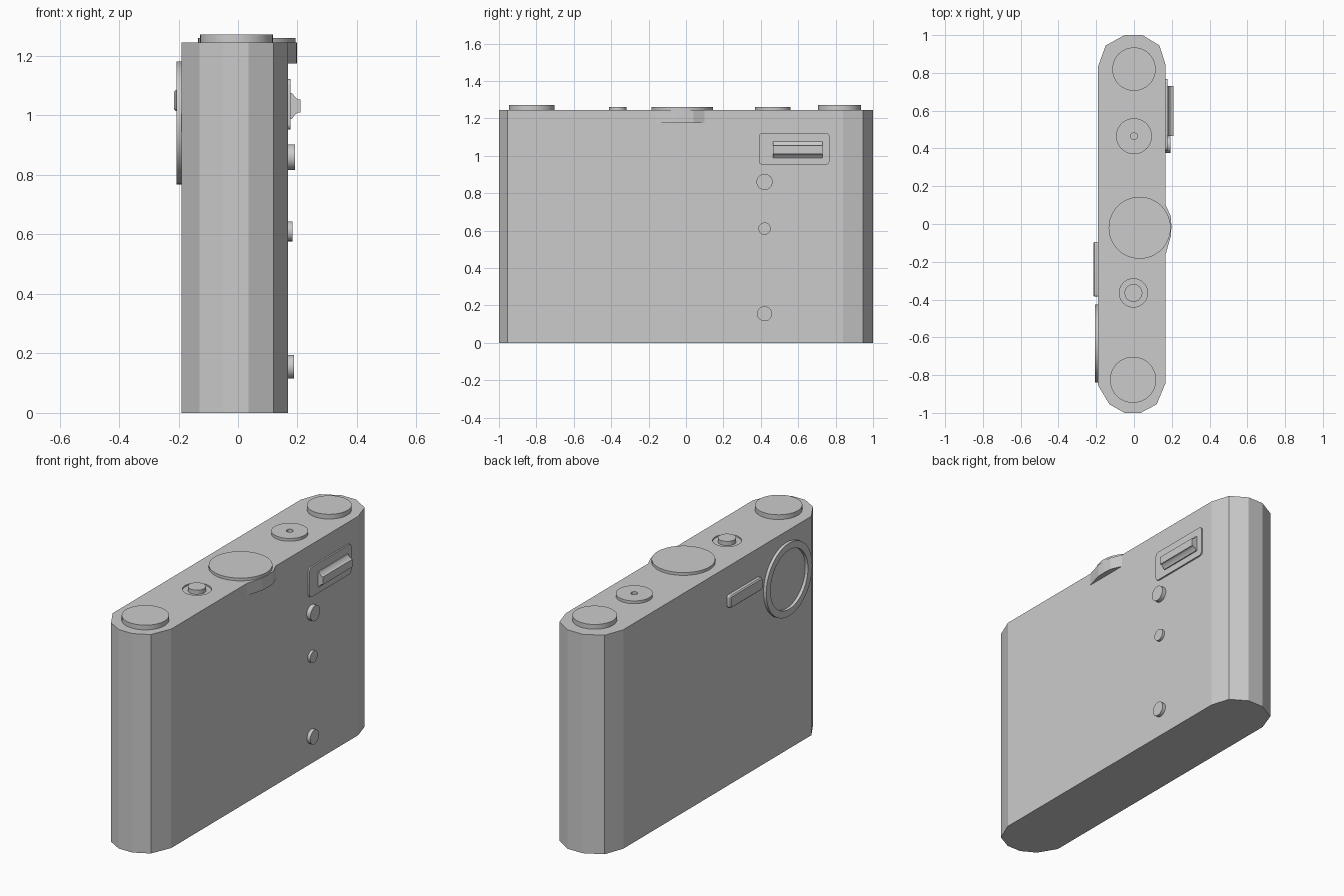
import bpy, bmesh, math

if "Cube" in bpy.data.objects:
    bpy.data.objects.remove(bpy.data.objects["Cube"])

grey = bpy.data.materials.new("plain_grey")
grey.diffuse_color = (0.6, 0.6, 0.6, 1)
grey.use_nodes = True
grey.node_tree.nodes["Principled BSDF"].inputs["Base Color"].default_value = grey.diffuse_color

# profile (u, v) plus depth w, arranged so that w runs along the chosen axis
AXES = {
    "X": lambda u, v, w: (w, u, v),
    "Y": lambda u, v, w: (v, w, u),
    "Z": lambda u, v, w: (u, v, w),
}


def finish(name, bm, smooth=None):
    bmesh.ops.recalc_face_normals(bm, faces=bm.faces[:])
    mesh = bpy.data.meshes.new(name)
    bm.to_mesh(mesh)
    bm.free()
    mesh.materials.append(grey)
    ob = bpy.data.objects.new(name, mesh)
    bpy.context.collection.objects.link(ob)
    if smooth:
        bpy.ops.object.select_all(action="DESELECT")
        ob.select_set(True)
        bpy.context.view_layer.objects.active = ob
        bpy.ops.object.shade_smooth_by_angle(angle=math.radians(smooth))
    return ob


def prism(name, pts, w0, w1, axis="Z", smooth=None):
    bm = bmesh.new()
    a, b = ([bm.verts.new(AXES[axis](u, v, w)) for u, v in pts] for w in (w0, w1))
    bm.faces.new(a)
    bm.faces.new(b)
    n = len(pts)
    for i in range(n):
        j = (i + 1) % n
        bm.faces.new((a[i], a[j], b[j], b[i]))
    return finish(name, bm, smooth)


def circle(u, v, r, n=48):
    return [(u + r * math.cos(2 * math.pi * i / n),
             v + r * math.sin(2 * math.pi * i / n)) for i in range(n)]


def rounded(u0, u1, v0, v1, r, n=5):
    pts = []
    corners = ((u1 - r, v1 - r), (u0 + r, v1 - r), (u0 + r, v0 + r), (u1 - r, v0 + r))
    for k, (cu, cv) in enumerate(corners):
        for i in range(n + 1):
            a = math.pi / 2 * (k + i / n)
            pts.append((cu + r * math.cos(a), cv + r * math.sin(a)))
    return pts


def disc(name, u, v, r, w0, w1, axis="Z"):
    return prism(name, circle(u, v, r), w0, w1, axis, 30)


def ring(name, u, v, r_in, r_out, w0, w1, axis="Z"):
    bm = bmesh.new()
    loops = [[bm.verts.new(AXES[axis](a, b, w)) for a, b in circle(u, v, r)]
             for r, w in ((r_in, w0), (r_out, w0), (r_out, w1), (r_in, w1))]
    for k in range(4):
        p, q = loops[k], loops[(k + 1) % 4]
        for i in range(48):
            j = (i + 1) % 48
            bm.faces.new((p[i], p[j], q[j], q[i]))
    return finish(name, bm, 30)


TOP, BACK, FACE = 1.245, 0.168, -0.19

# slim body with faceted ends
outline = [
    (0.168, -0.84), (0.168, 0.84), (0.135, 0.945), (0.045, 1.0), (-0.05, 1.0),
    (-0.15, 0.945), (-0.19, 0.835), (-0.19, -0.855), (-0.13, -0.955),
    (-0.05, -1.0), (0.035, -1.0), (0.12, -0.955),
]
body = prism("body", outline, 0, TOP)

# shallow well around the shutter button
well = disc("button_well_cutter", -0.003, -0.365, 0.075, TOP - 0.008, TOP + 0.05)
well.hide_render = True
well.hide_viewport = True
cut = body.modifiers.new("button_well", "BOOLEAN")
cut.object = well
cut.operation = "DIFFERENCE"
cut.solver = "EXACT"

# thumb rest bulging from the back under the large dial
prism("thumb_rest", [(0.15, -0.16), (0.168, -0.16), (0.196, -0.06), (0.198, -0.01),
                     (0.195, 0.04), (0.168, 0.1), (0.15, 0.1)], 1.175, TOP)

# dials and buttons on the top
disc("front_dial", -0.005, -0.825, 0.122, TOP - 0.01, 1.272)
disc("shutter_button", -0.003, -0.365, 0.047, TOP - 0.02, 1.261)
disc("large_dial", 0.03, -0.02, 0.164, TOP - 0.01, 1.261)
ring("pierced_dial", 0, 0.465, 0.018, 0.095, TOP - 0.005, 1.261)
disc("rear_dial", 0, 0.82, 0.115, TOP - 0.01, 1.272)

# round buttons on the back
for name, z, r, x in (("upper_button", 0.86, 0.043, 0.192),
                      ("middle_button", 0.61, 0.033, 0.183),
                      ("lower_button", 0.155, 0.04, 0.188)):
    disc(name, 0.42, z, r, BACK - 0.01, x, "X")

# slider with concave sides on a thin rounded plate
prism("slider_plate", rounded(0.39, 0.767, 0.952, 1.122, 0.02), BACK - 0.01, 0.177, "X", 30)
half = [(0.045, 0.17), (0.043, 0.182), (0.033, 0.189), (0.025, 0.197),
        (0.022, 0.203), (0.022, 0.21)]
slider = [(1.032 + d, x) for d, x in half] + [(1.032 - d, x) for d, x in reversed(half)]
prism("slider", slider, 0.465, 0.73, "Y")

# lens ring and viewfinder bar on the opposite face
ring("lens_ring", -0.632, 0.975, 0.168, 0.207, FACE + 0.005, -0.207, "X")
bar = prism("viewfinder_bar", rounded(-0.385, -0.095, 1.015, 1.085, 0.012),
            FACE + 0.005, -0.215, "X", 30)
edge = bar.modifiers.new("soft_edge", "BEVEL")
edge.width = 0.006
edge.segments = 1
